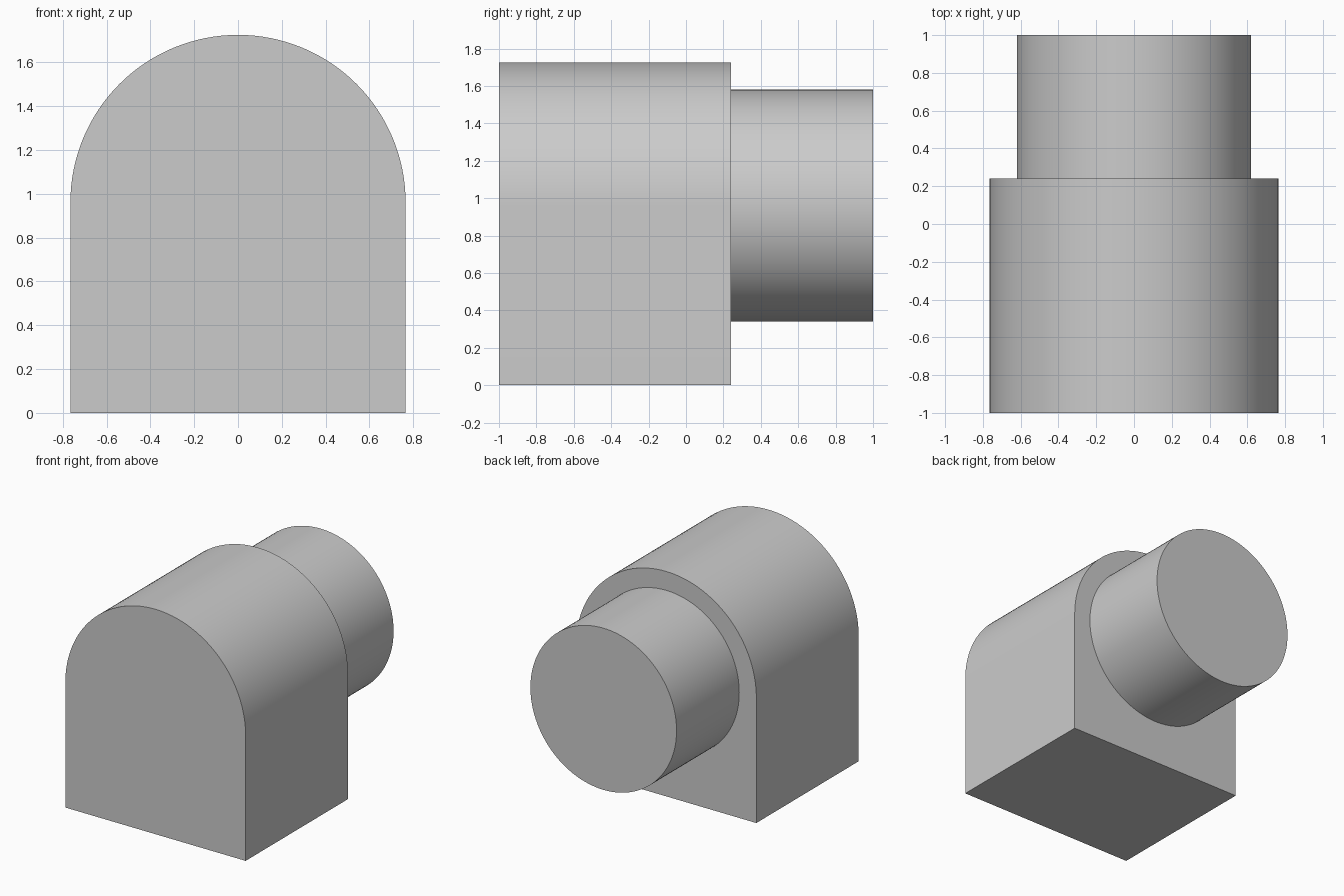
import bpy
import bmesh
from math import pi, cos, sin, radians
from mathutils import Vector

cube = bpy.data.objects.get("Cube")
if cube:
    bpy.data.objects.remove(cube, do_unlink=True)

AXIS_Z = 0.96      # shared height of the arch and spigot axis
BODY_R = 0.765
SPIGOT_R = 0.62
FRONT, STEP, BACK = -1.0, 0.24, 1.0

grey = bpy.data.materials.new("plain_grey")
grey.use_nodes = True
colour = (0.6, 0.6, 0.6, 1)
grey.diffuse_color = colour
grey.node_tree.nodes["Principled BSDF"].inputs["Base Color"].default_value = colour


def arc(radius, start, end, steps):
    """Points (x, z) on an arc about the shared axis."""
    angles = [start + (end - start) * i / steps for i in range(steps + 1)]
    return [(radius * cos(a), AXIS_Z + radius * sin(a)) for a in angles]


def extrude_profile(name, profile, y0, y1):
    """Extrude a closed (x, z) profile along y into a solid."""
    bm = bmesh.new()
    face = bm.faces.new([bm.verts.new((x, y0, z)) for x, z in profile])
    result = bmesh.ops.extrude_face_region(bm, geom=[face], use_keep_orig=True)
    moved = [v for v in result["geom"] if isinstance(v, bmesh.types.BMVert)]
    bmesh.ops.translate(bm, verts=moved, vec=Vector((0, y1 - y0, 0)))
    bmesh.ops.recalc_face_normals(bm, faces=bm.faces)
    mesh = bpy.data.meshes.new(name)
    bm.to_mesh(mesh)
    bm.free()
    mesh.materials.append(grey)
    obj = bpy.data.objects.new(name, mesh)
    bpy.context.collection.objects.link(obj)
    bpy.ops.object.select_all(action="DESELECT")
    obj.select_set(True)
    bpy.context.view_layer.objects.active = obj
    bpy.ops.object.shade_smooth_by_angle(angle=radians(30))
    return obj


# Arched block with a flat base
arch = [(BODY_R, 0)] + arc(BODY_R, 0, pi, 64) + [(-BODY_R, 0)]
extrude_profile("arched_body", arch, FRONT, STEP)

# Round spigot on the back, coaxial with the arch
circle = arc(SPIGOT_R, 0, 2 * pi, 128)[:-1]
extrude_profile("rear_spigot", circle, STEP, BACK)
